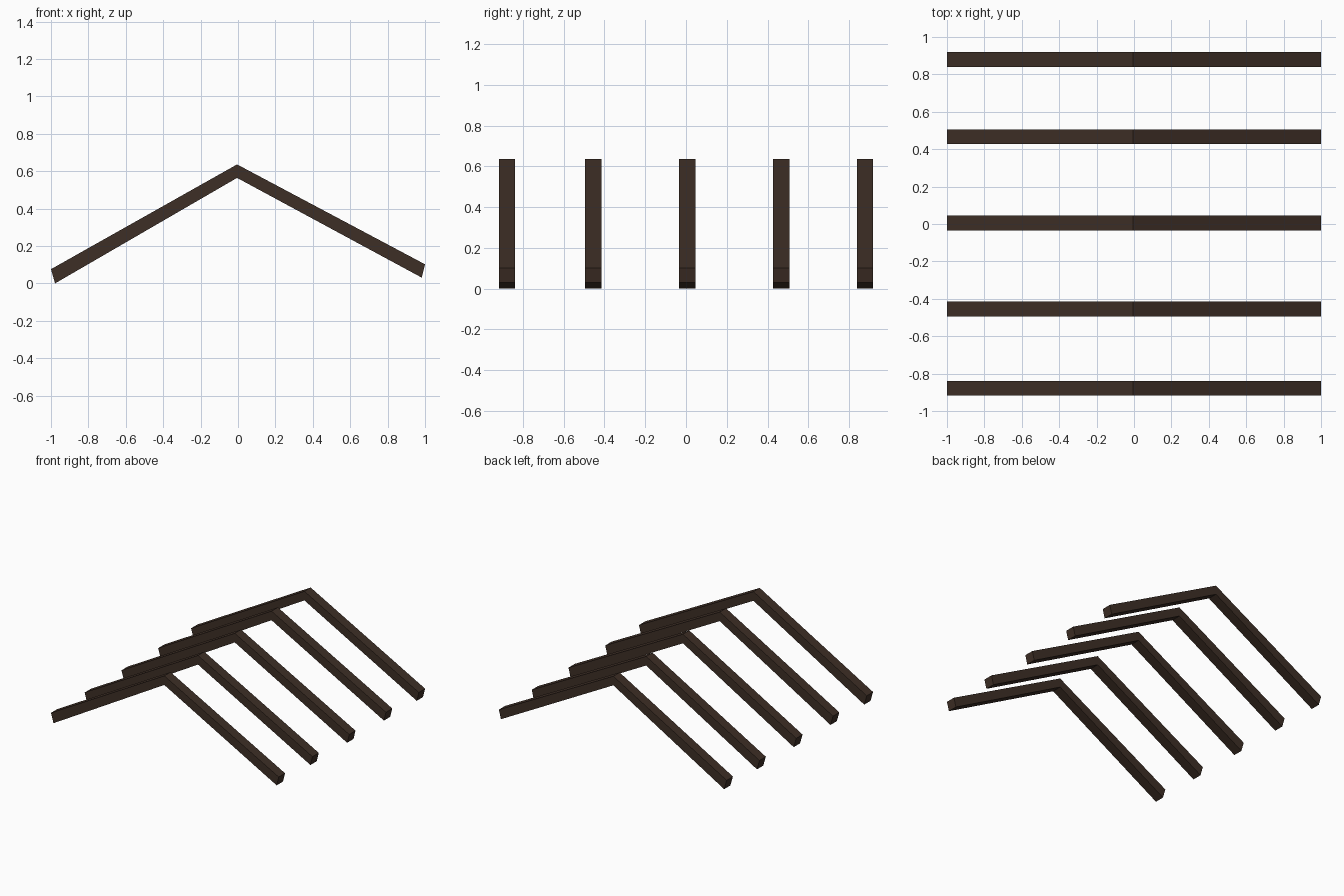
import bpy, bmesh

if "Cube" in bpy.data.objects:
    bpy.data.objects.remove(bpy.data.objects["Cube"])

wood = bpy.data.materials.new("dark brown wood")
wood.diffuse_color = (0.048, 0.028, 0.019, 1)
wood.use_nodes = True
wood.node_tree.nodes["Principled BSDF"].inputs["Base Color"].default_value = wood.diffuse_color

WIDTH = 0.079
# front outlines (x, z): each rafter meets its partner in a mitre at the ridge
RIDGE = [(-0.005, 0.636), (-0.005, 0.564)]
LEFT = [(-0.978, 0.0), (-1.0, 0.076)] + RIDGE
RIGHT = [(0.982, 0.031)] + RIDGE[::-1] + [(1.0, 0.102)]


def extrude_outlines(name, outlines, y):
    """Sweep front outlines along y into one welded solid, without the inner mitre wall."""
    bm = bmesh.new()
    for outline in outlines:
        front = [bm.verts.new((x, y - WIDTH / 2, z)) for x, z in outline]
        back = [bm.verts.new((x, y + WIDTH / 2, z)) for x, z in outline]
        bm.faces.new(front)
        bm.faces.new(back[::-1])
        n = len(outline)
        for i in range(n):
            j = (i + 1) % n
            if outline[i] in RIDGE and outline[j] in RIDGE:
                continue
            bm.faces.new((front[i], back[i], back[j], front[j]))
    bmesh.ops.remove_doubles(bm, verts=bm.verts, dist=1e-4)
    bmesh.ops.recalc_face_normals(bm, faces=bm.faces)
    mesh = bpy.data.meshes.new(name)
    bm.to_mesh(mesh)
    bm.free()
    mesh.materials.append(wood)
    obj = bpy.data.objects.new(name, mesh)
    bpy.context.collection.objects.link(obj)


# five rafter pairs from front to back
for k, y in enumerate((-0.878, -0.455, 0.006, 0.467, 0.879)):
    extrude_outlines(f"rafter_pair_{k + 1}", (LEFT, RIGHT), y)
